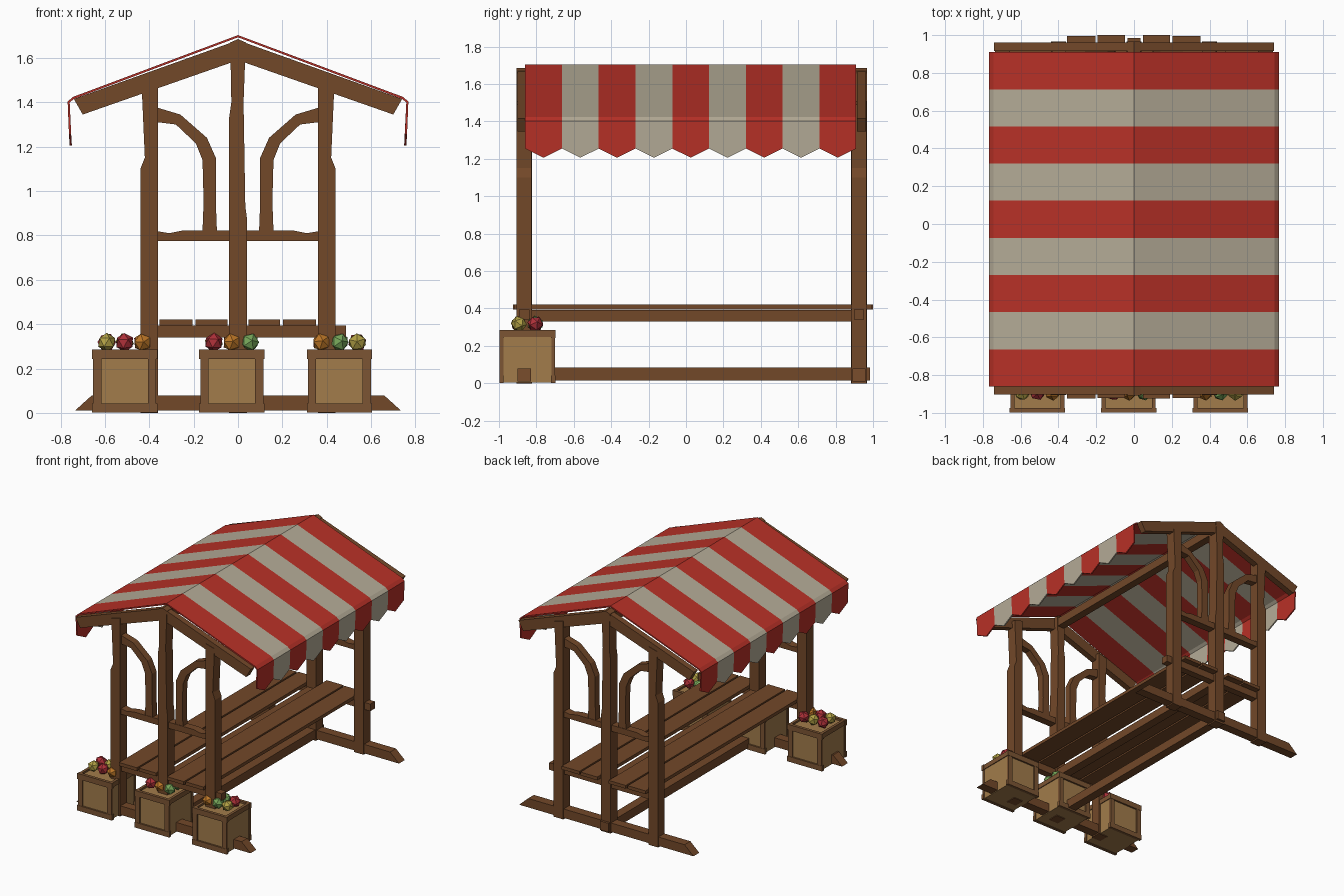
import bpy, bmesh
from mathutils import Vector

if "Cube" in bpy.data.objects:
    bpy.data.objects.remove(bpy.data.objects["Cube"])


def material(name, rgb):
    m = bpy.data.materials.new(name)
    m.diffuse_color = (*rgb, 1)
    m.use_nodes = True
    m.node_tree.nodes["Principled BSDF"].inputs["Base Color"].default_value = m.diffuse_color
    return m


WOOD = material("wood", (0.17, 0.065, 0.022))
CRATE = material("crate_panel", (0.36, 0.20, 0.07))
TRIM = material("crate_trim", (0.20, 0.09, 0.033))
RED = material("red_cloth", (0.48, 0.03, 0.02))
CREAM = material("cream_cloth", (0.46, 0.41, 0.31))
FRUIT = {
    "y": material("yellow_fruit", (0.45, 0.36, 0.06)),
    "r": material("red_fruit", (0.42, 0.03, 0.04)),
    "o": material("orange_fruit", (0.50, 0.18, 0.02)),
    "g": material("green_fruit", (0.18, 0.38, 0.10)),
}


def finish(name, bm, *mats):
    bmesh.ops.recalc_face_normals(bm, faces=bm.faces)
    me = bpy.data.meshes.new(name)
    bm.to_mesh(me)
    bm.free()
    for m in mats:
        me.materials.append(m)
    ob = bpy.data.objects.new(name, me)
    bpy.context.collection.objects.link(ob)
    return ob


def prism(name, pts, y0, y1, mat=WOOD, sx=1):
    """Extrude an x/z outline along y; sx=-1 mirrors it."""
    bm = bmesh.new()
    face = bm.faces.new([bm.verts.new((sx * x, y0, z)) for x, z in pts])
    ext = bmesh.ops.extrude_face_region(bm, geom=[face])["geom"]
    bmesh.ops.translate(bm, vec=(0, y1 - y0, 0),
                        verts=[v for v in ext if isinstance(v, bmesh.types.BMVert)])
    return finish(name, bm, mat)


def box(name, x0, x1, y0, y1, z0, z1, mat=WOOD):
    return prism(name, [(x0, z0), (x1, z0), (x1, z1), (x0, z1)], y0, y1, mat)


# Timber end frames, front and back
side_post = [(0.36, 0), (0.44, 0), (0.44, 1.10), (0.42, 1.15), (0.435, 1.49), (0.36, 1.51)]
centre_post = [(-0.04, 0), (0.04, 0), (0.04, 0.88), (0.033, 0.93), (0.025, 1.4), (0.035, 1.67),
               (0, 1.685), (-0.035, 1.67), (-0.03, 1.4), (-0.04, 1.33)]
rafter = [(0, 1.59), (0.70, 1.345), (0.74, 1.415), (0, 1.68)]
brace = [(0.36, 1.375), (0.26, 1.345), (0.14, 1.24), (0.10, 1.15), (0.10, 0.95), (0.095, 0.82),
         (0.16, 0.82), (0.155, 0.95), (0.16, 1.14), (0.19, 1.215), (0.28, 1.30), (0.36, 1.31)]
brace = [(x, z) for x, z in brace]
mid_rail = [(0.02, 0.775), (0.37, 0.775), (0.37, 0.82), (0.31, 0.81), (0.25, 0.822), (0.02, 0.822)]
foot = [(-0.735, 0.01), (0.735, 0.01), (0.66, 0.078), (-0.66, 0.078)]

for end, yc, d in (("front", -0.865, -1), ("back", 0.925, 1)):
    for side, sx in (("left", -1), ("right", 1)):
        prism(f"{end}_{side}_post", side_post, yc - 0.04, yc + 0.04, sx=sx)
        prism(f"{end}_{side}_rafter", rafter, yc - d * 0.01, yc + d * 0.037, sx=sx)
        prism(f"{end}_{side}_brace", brace, yc - 0.027, yc + 0.027, sx=sx)
        prism(f"{end}_{side}_mid_rail", mid_rail, yc - 0.03, yc + 0.03, sx=sx)
    prism(f"{end}_centre_post", centre_post, yc - 0.042, yc + 0.042)
    prism(f"{end}_foot", foot, yc - 0.035, yc + 0.035)
    box(f"{end}_counter_support", -0.43, 0.487, yc - 0.027, yc + 0.027, 0.34, 0.394)

# Long beams joining the two ends
box("ground_beam", -0.034, 0.034, -0.93, 0.985, 0.015, 0.083)
box("counter_beam", -0.034, 0.034, -0.86, 0.92, 0.33, 0.393)
box("ridge_beam", -0.03, 0.03, -0.87, 0.93, 1.59, 1.655)

# Counter planks
for i, (x0, x1, y0, y1) in enumerate([(-0.355, -0.205, -0.925, 0.995), (-0.192, -0.048, -0.92, 1.0),
                                      (0.048, 0.19, -0.925, 1.0), (0.203, 0.352, -0.92, 0.995)]):
    box(f"counter_plank_{i + 1}", x0, x1, y0, y1, 0.395, 0.42)

# Striped cloth canopy with pointed valance
bm = bmesh.new()
N, Y0, Y1 = 9, -0.86, 0.91
w = (Y1 - Y0) / N
for i in range(N):
    a, b = Y0 + i * w, Y0 + (i + 1) * w
    m = (a + b) / 2
    for s in (-1, 1):
        strips = [
            [(0, a, 1.703), (0, b, 1.703), (0.745, b, 1.424), (0.745, a, 1.424)],
            [(0.745, a, 1.424), (0.745, b, 1.424), (0.768, b, 1.403), (0.768, a, 1.403)],
            [(0.768, a, 1.403), (0.768, b, 1.403), (0.762, b, 1.255), (0.759, m, 1.206), (0.762, a, 1.255)],
        ]
        for pts in strips:
            pts = pts if s < 0 else pts[::-1]
            f = bm.faces.new([bm.verts.new((s * x, y, z)) for x, y, z in pts])
            f.material_index = i % 2
bmesh.ops.remove_doubles(bm, verts=bm.verts, dist=0.0005)
canopy = finish("canopy", bm, RED, CREAM)
sol = canopy.modifiers.new("thickness", "SOLIDIFY")
sol.thickness = 0.01
sol.offset = -1 if canopy.data.polygons[0].normal.z > 0 else 1


def fruit(name, x, y, z, mat, spin):
    bm = bmesh.new()
    bmesh.ops.create_icosphere(bm, subdivisions=1, radius=0.043)
    ob = finish(name, bm, mat)
    ob.location = (x, y, z)
    ob.rotation_euler = (spin, spin * 0.7, spin * 1.3)


# Fruit crates along the front
for n, (xc, colours) in enumerate([(-0.511, "yroryr"), (-0.028, "rogyrg"), (0.457, "ogyrgr")]):
    tag = f"crate_{n + 1}"
    box(f"{tag}_body", xc - 0.137, xc + 0.137, -0.985, -0.712, 0.005, 0.27, CRATE)
    for face, y0, y1 in (("front", -0.998, -0.975), ("back", -0.722, -0.699)):
        for s in (-1, 1):
            xs = sorted((xc + s * 0.105, xc + s * 0.142))
            box(f"{tag}_{face}_stile", *xs, y0 + 0.002, y1 - 0.002, 0.03, 0.25, TRIM)
        for lvl, z0, z1 in (("bottom", 0.002, 0.042), ("top", 0.243, 0.285)):
            box(f"{tag}_{face}_{lvl}_rail", xc - 0.147, xc + 0.147, y0, y1, z0, z1, TRIM)
    for s in (-1, 1):
        xs = sorted((xc + s * 0.122, xc + s * 0.143))
        box(f"{tag}_side_rim", *xs, -0.99, -0.71, 0.247, 0.284, TRIM)
    for k, c in enumerate(colours):
        fruit(f"{tag}_fruit_{k + 1}", xc + (k % 3 - 1) * 0.081, -0.893 + (k // 3) * 0.087,
              0.318, FRUIT[c], k * 0.9 + n)
